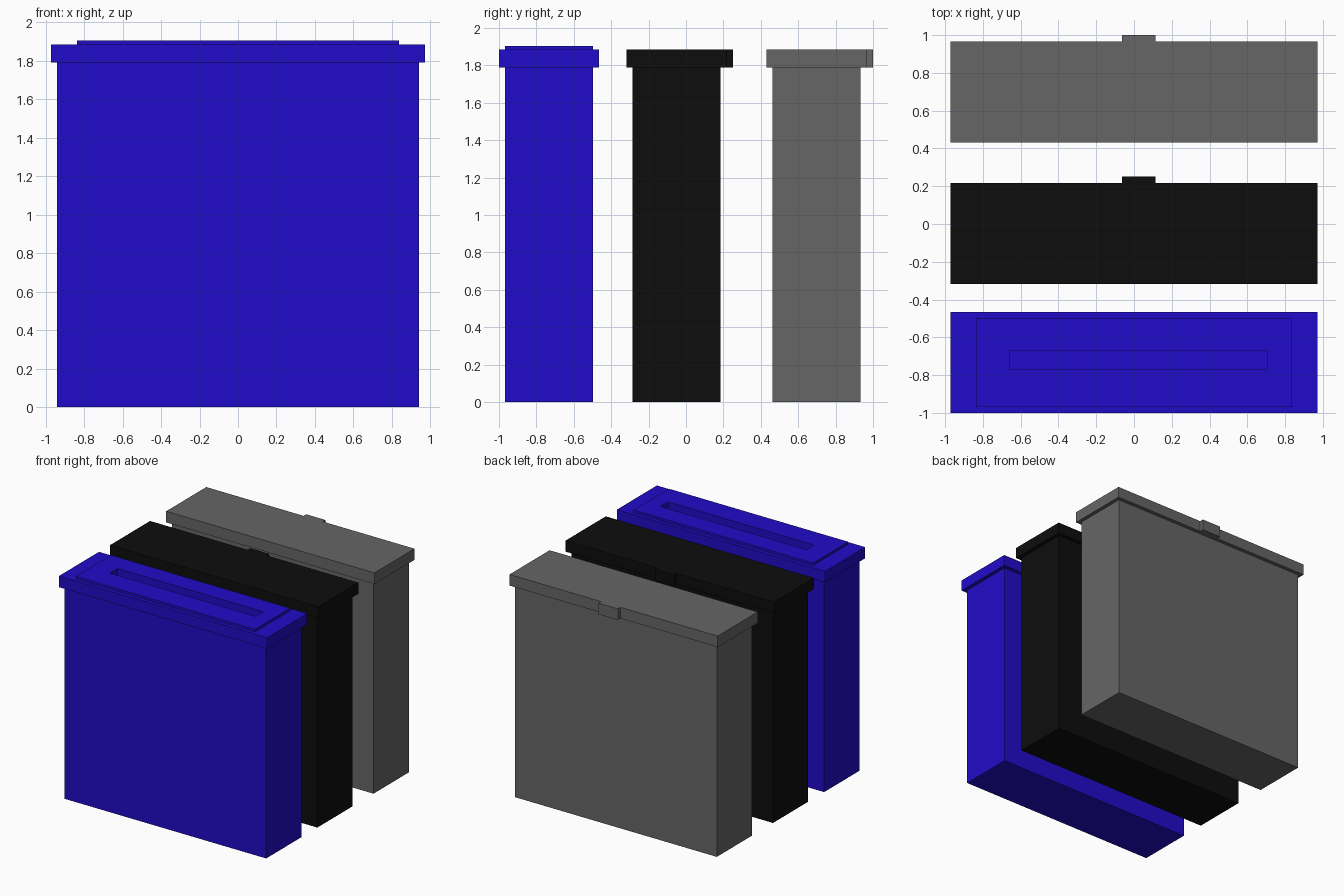
import bpy

if "Cube" in bpy.data.objects:
    bpy.data.objects.remove(bpy.data.objects["Cube"])


def material(name, rgb):
    m = bpy.data.materials.new(name)
    m.diffuse_color = (*rgb, 1)
    m.use_nodes = True
    m.node_tree.nodes["Principled BSDF"].inputs["Base Color"].default_value = m.diffuse_color
    return m


def box(name, x, y, z, mat=None):
    """Box from (min, max) ranges on each axis."""
    bpy.ops.mesh.primitive_cube_add(size=1, location=[sum(r) / 2 for r in (x, y, z)])
    ob = bpy.context.object
    ob.name = name
    ob.scale = [r[1] - r[0] for r in (x, y, z)]
    bpy.ops.object.transform_apply(location=False, rotation=False, scale=True)
    if mat:
        ob.data.materials.append(mat)
    return ob


def cut(ob, cutter):
    mod = ob.modifiers.new("slot", 'BOOLEAN')
    mod.operation = 'DIFFERENCE'
    mod.solver = 'EXACT'
    mod.object = cutter
    bpy.context.view_layer.objects.active = ob
    bpy.ops.object.modifier_apply(modifier=mod.name)


LID_BOTTOM, LID_TOP, PLATE_TOP = 1.79, 1.884, 1.905
BODY_X, LID_X = (-0.941, 0.941), (-0.972, 0.972)
bins = [("blue", -1.0, material("blue_plastic", (0.0144, 0.0037, 0.578))),
        ("black", -0.318, material("black_plastic", (0.004, 0.004, 0.004))),
        ("grey", 0.431, material("grey_plastic", (0.133, 0.133, 0.133)))]

for name, y0, mat in bins:
    # Slim bin body with an overhanging lid
    body_y = (y0 + 0.032, y0 + 0.502)
    lid_y = (y0, y0 + 0.534)
    box(name + "_bin_body", BODY_X, body_y, (0, LID_BOTTOM), mat)
    lid = box(name + "_bin_lid", LID_X, lid_y, (LID_BOTTOM, LID_TOP), mat)
    if name == "blue":
        # Raised plate with a paper slot through plate and lid
        plate = box("slot_plate", (-0.837, 0.837), body_y, (LID_TOP, PLATE_TOP), mat)
        cutter = box("slot_cutter", (-0.657, 0.706), (-0.77, -0.669), (1.7, 2.0))
        cutter.hide_render = True
        cut(lid, cutter)
        cut(plate, cutter)
        bpy.data.objects.remove(cutter)
    else:
        # Hinge tab at the back of the lid
        box(name + "_hinge_tab", (-0.063, 0.115), (lid_y[1], lid_y[1] + 0.035),
            (LID_BOTTOM, LID_TOP), mat)
